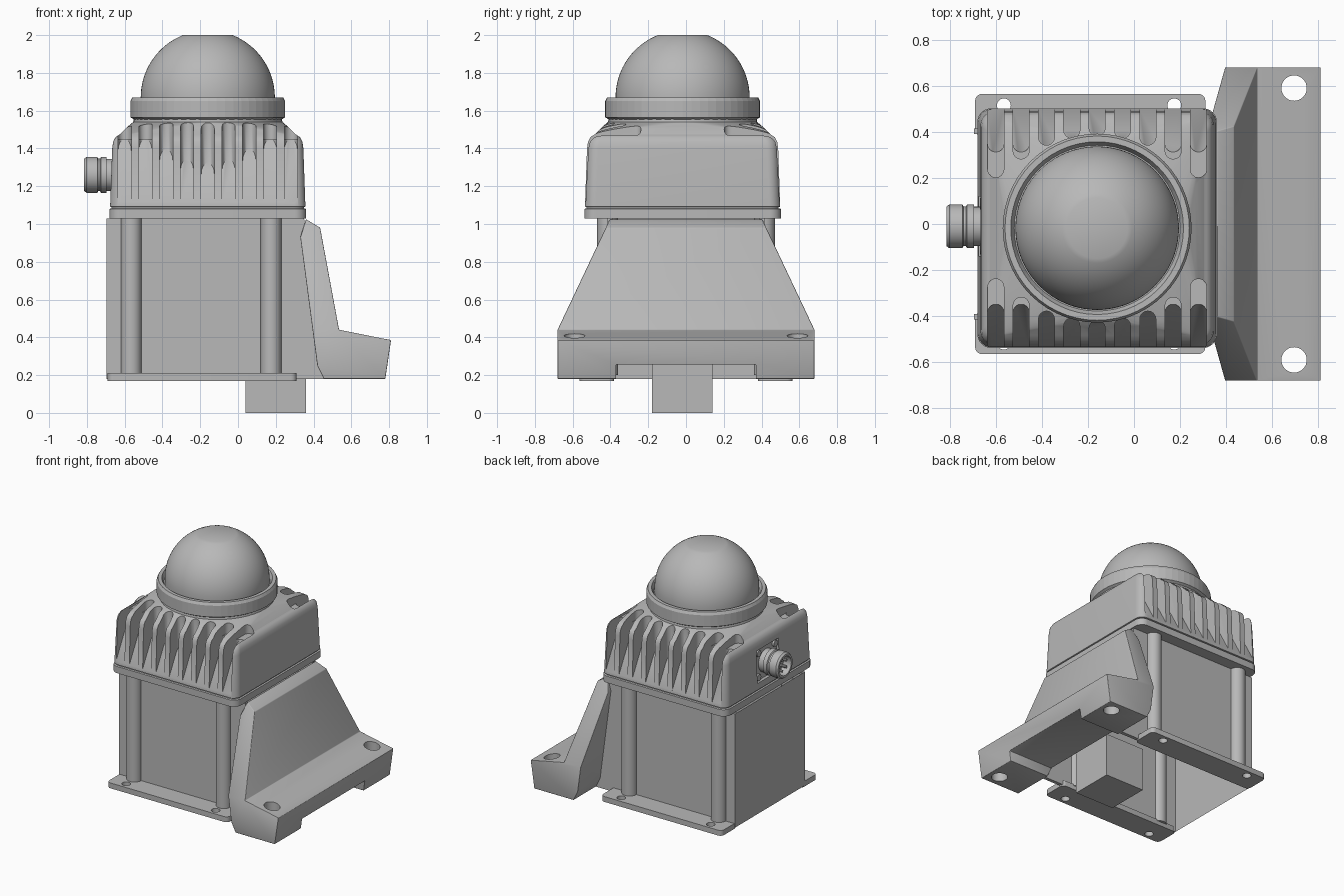
import bpy, bmesh
from math import sin, cos, pi, radians, sqrt
from mathutils import Vector

if "Cube" in bpy.data.objects:
    bpy.data.objects.remove(bpy.data.objects["Cube"])

grey = bpy.data.materials.new("mid grey")
grey.use_nodes = True
COLOUR = (0.48, 0.48, 0.48, 1)
grey.diffuse_color = COLOUR
grey.node_tree.nodes["Principled BSDF"].inputs["Base Color"].default_value = COLOUR

CX, CY = -0.16, -0.018  # axis of the dome and housing


def make(name, bm):
    mesh = bpy.data.meshes.new(name)
    bm.to_mesh(mesh)
    bm.free()
    mesh.materials.append(grey)
    obj = bpy.data.objects.new(name, mesh)
    bpy.context.scene.collection.objects.link(obj)
    return obj


def loft_mesh(rings):
    """Closed solid through a list of point loops of equal length."""
    bm = bmesh.new()
    loops = [[bm.verts.new(p) for p in ring] for ring in rings]
    for a, b in zip(loops, loops[1:]):
        for i in range(len(a)):
            bm.faces.new((a[i - 1], a[i], b[i], b[i - 1]))
    bm.faces.new(loops[0])
    bm.faces.new(loops[-1])
    bmesh.ops.remove_doubles(bm, verts=bm.verts, dist=0.0002)
    bmesh.ops.recalc_face_normals(bm, faces=bm.faces)
    return bm


def loft(name, rings):
    return make(name, loft_mesh(rings))


def place(axis, t, a, b):
    return {"x": (t, a, b), "y": (a, t, b), "z": (a, b, t)}[axis]


def prism_rings(pts, axis, lo, hi):
    return [[place(axis, t, a, b) for a, b in pts] for t in (lo, hi)]


def prism(name, pts, axis, lo, hi):
    return loft(name, prism_rings(pts, axis, lo, hi))


def box(name, x, y, z):
    return prism(name, [(x[0], y[0]), (x[1], y[0]), (x[1], y[1]), (x[0], y[1])], "z", *z)


def lathe(name, profile, axis, a, b, n=64):
    """Profile is a list of (position on axis, radius)."""
    return loft(name, [[place(axis, t, a + r * cos(2 * pi * i / n), b + r * sin(2 * pi * i / n))
                        for i in range(n)] for t, r in profile])


def rounded(cx, cy, hx, hy, r, z, n=12):
    pts = []
    for k, (sx, sy) in enumerate(((1, 1), (-1, 1), (-1, -1), (1, -1))):
        for i in range(n + 1):
            t = (k + i / n) * pi / 2
            pts.append((cx + sx * (hx - r) + r * cos(t), cy + sy * (hy - r) + r * sin(t), z))
    return pts


def bake(obj):
    graph = bpy.context.evaluated_depsgraph_get()
    mesh = bpy.data.meshes.new_from_object(obj.evaluated_get(graph))
    obj.modifiers.clear()
    obj.data = mesh


def cut(obj, cutter):
    mod = obj.modifiers.new("cut", "BOOLEAN")
    mod.operation, mod.solver, mod.object = "DIFFERENCE", "EXACT", cutter
    cutter.hide_render = True
    bake(obj)
    bpy.data.objects.remove(cutter)


def smooth(obj, angle=32):
    bpy.ops.object.select_all(action="DESELECT")
    obj.select_set(True)
    bpy.context.view_layer.objects.active = obj
    bpy.ops.object.shade_smooth_by_angle(angle=radians(angle))


# Dome with a small flat crown
R, ZC = 0.355, 1.67
crown = 1.19
dome = [(1.58, R)] + [(ZC + R * sin(crown * i / 20), R * cos(crown * i / 20)) for i in range(21)]
smooth(lathe("dome", dome, "z", CX, CY, 96))

# Clamp ring with a faceted rim
lathe("clamp_ring", [(1.55, 0.385), (1.565, 0.41), (1.65, 0.41), (1.67, 0.4),
                     (1.67, 0.375), (1.64, 0.36)], "z", CX, CY, 56)

# Housing: flange, seam, tapered walls and shoulder flowing to a round neck
sections = [(0.52, 0.06, 1.03), (0.52, 0.06, 1.08), (0.509, 0.055, 1.083), (0.509, 0.055, 1.089),
            (0.517, 0.06, 1.092), (0.506, 0.06, 1.4), (0.501, 0.06, 1.435), (0.488, 0.06, 1.46),
            (0.465, 0.06, 1.475), (0.425, 0.24, 1.515), (0.395, 0.395, 1.54), (0.39, 0.39, 1.57)]
housing = loft("housing", [rounded(CX, CY, h, h, r, z) for h, r, z in sections])

# Cooling slots on the front and back, ending around the ring
HALF = 0.035


def slot(x, side, inner, floor):
    plan = [(HALF, 0.6), (-HALF, 0.6)]
    plan += [(-HALF * cos(pi * i / 8), inner + HALF - HALF * sin(pi * i / 8)) for i in range(9)]
    return loft("slot_cutter", [[(x + a, CY + side * d, floor(d)) for a, d in plan],
                                [(x + a, CY + side * d, 1.8) for a, d in plan]])


for side in (-1, 1):
    for i in range(-4, 5):
        reach = (0.4, 0.39, 0.36, 0.3, 0.22)[abs(i)]
        x = CX + i * 0.11
        cut(housing, slot(x, side, max(reach, 0.33), lambda d: 1.1 + (0.525 - d) * 1.8))
        if reach < 0.33:
            cut(housing, slot(x, side, reach, lambda d: 1.45))

# Connector recess, screws, plug and pins
PY, PZ = -0.01, 1.26
cut(housing, box("recess_cutter", (-0.8, -0.652), (PY - 0.13, PY + 0.13), (PZ - 0.12, PZ + 0.12)))
smooth(housing)
for sy in (-1, 1):
    for sz in (-1, 1):
        lathe("panel_screw", [(-0.64, 0.024), (-0.668, 0.024)], "x",
              PY + sy * 0.098, PZ + sz * 0.09, 16)
plug = lathe("connector_plug", [(-0.64, 0.085), (-0.695, 0.085), (-0.695, 0.095), (-0.725, 0.095),
                                (-0.73, 0.086), (-0.74, 0.086), (-0.745, 0.095), (-0.802, 0.095),
                                (-0.815, 0.085), (-0.815, 0.07), (-0.75, 0.07)], "x", PY, PZ, 40)
smooth(plug)
for i in range(5):
    t = 2 * pi * i / 5
    lathe("connector_pin", [(-0.74, 0.01), (-0.8, 0.01)], "x",
          PY + 0.042 * cos(t), PZ + 0.042 * sin(t), 10)

# Hollow lower body: side walls, columns and drilled feet
wall = [(-0.695, 0.18), (0.46, 0.18), (0.43, 0.25), (0.35, 1.03), (-0.695, 1.03)]
for side, label in ((-1, "front"), (1, "back")):
    prism(label + "_wall", wall, "y", side * 0.39, side * 0.415)
    foot = loft(label + "_foot", [rounded(-0.19, side * 0.4725, 0.5, 0.0925, 0.03, z, 4)
                                  for z in (0.17, 0.21)])
    for x in (-0.565, 0.175):
        smooth(lathe(label + "_column", [(0.2, 0.055), (1.03, 0.055)], "z", x, side * 0.415, 32))
        cut(foot, lathe("foot_hole_cutter", [(0.1, 0.03), (0.3, 0.03)], "z", x, side * 0.515, 24))
    smooth(foot)

# Thin end panel
bm = bmesh.new()
bm.faces.new([bm.verts.new((-0.695, y, z)) for y, z in
              ((-0.415, 0.18), (-0.415, 1.03), (0.415, 1.03), (0.415, 0.18))])
make("end_panel", bm)

# Block inside the open base
box("mounting_block", (0.04, 0.36), (-0.18, 0.14), (0, 0.32))

# Side bracket: profile trimmed to a trapezoid, notched, softened and drilled
profile = [(0.36, 1.025), (0.435, 0.98), (0.535, 0.44), (0.81, 0.385), (0.78, 0.18),
           (0.455, 0.18), (0.42, 0.25), (0.33, 0.93)]
bm = loft_mesh(prism_rings(profile, "y", -0.68, 0.68))
for side in (-1, 1):
    bmesh.ops.bisect_plane(bm, geom=bm.verts[:] + bm.edges[:] + bm.faces[:], dist=0.002,
                           plane_co=(0, side * 0.68, 0.44),
                           plane_no=Vector((0, side * 0.55, 0.26)), clear_outer=True)
    bmesh.ops.holes_fill(bm, edges=[e for e in bm.edges if e.is_boundary])
bmesh.ops.recalc_face_normals(bm, faces=bm.faces)
bracket = make("side_bracket", bm)
cut(bracket, box("notch_cutter", (0.2, 1), (-0.37, 0.37), (0, 0.255)))
bevel = bracket.modifiers.new("soft edges", "BEVEL")
bevel.width, bevel.segments, bevel.limit_method = 0.03, 3, "ANGLE"
bevel.angle_limit = radians(35)
bake(bracket)
for side in (-1, 1):
    cut(bracket, lathe("bracket_hole_cutter", [(0, 0.055), (0.8, 0.055)], "z",
                       0.695, side * 0.59, 32))
smooth(bracket)
